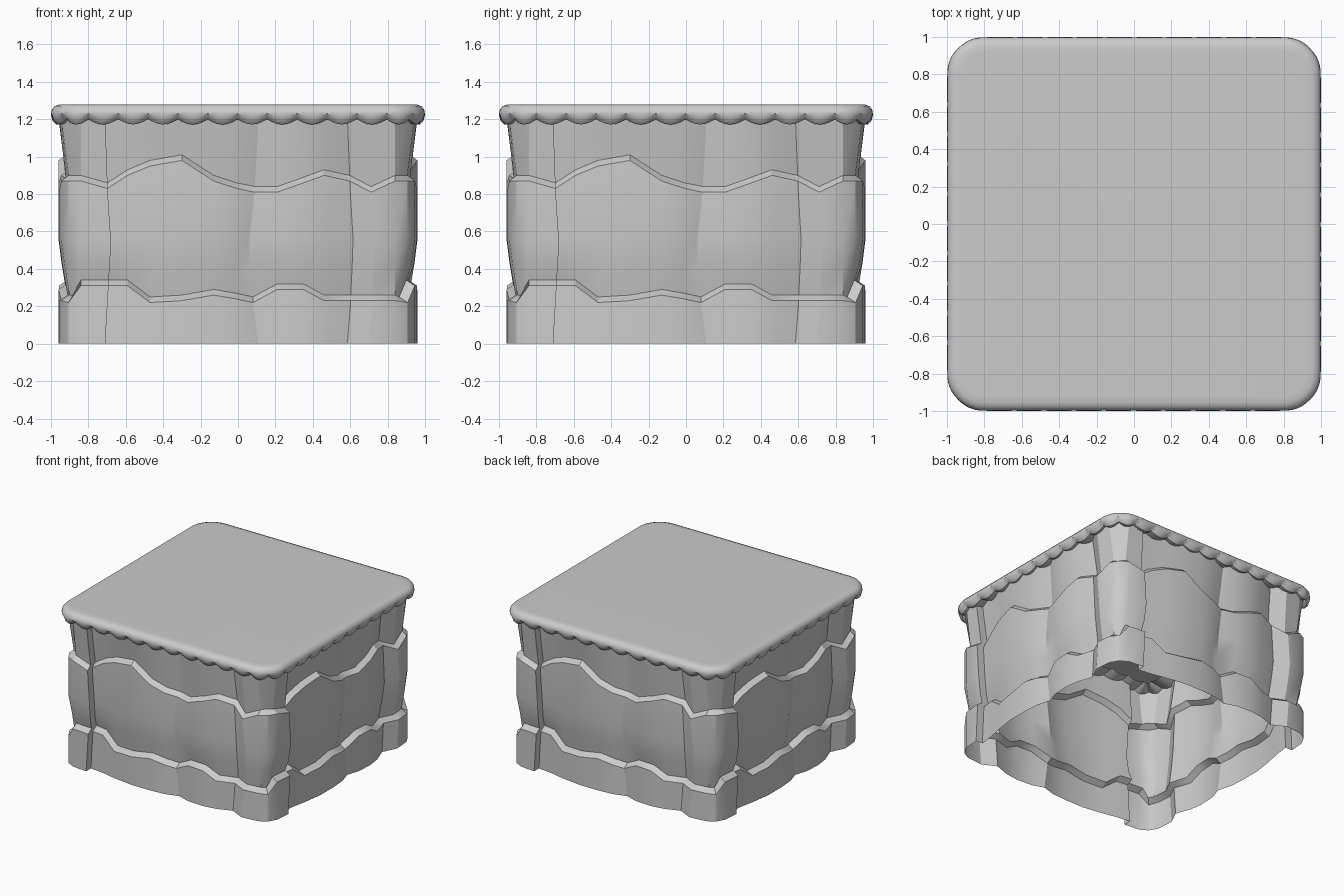
import bpy, bmesh, math

if "Cube" in bpy.data.objects:
    bpy.data.objects.remove(bpy.data.objects["Cube"])

def finish(bm, name, angle):
    bmesh.ops.recalc_face_normals(bm, faces=bm.faces[:])
    me = bpy.data.meshes.new(name)
    bm.to_mesh(me)
    bm.free()
    ob = bpy.data.objects.new(name, me)
    bpy.context.collection.objects.link(ob)
    bpy.ops.object.select_all(action='DESELECT')
    bpy.context.view_layer.objects.active = ob
    ob.select_set(True)
    bpy.ops.object.shade_smooth_by_angle(angle=math.radians(angle))
    return ob

def loft(bm, rings):
    """Bridge closed rings of points with quads."""
    vs = [[bm.verts.new(p) for p in r] for r in rings]
    n = len(vs[0])
    for a, b in zip(vs, vs[1:]):
        for i in range(n):
            j = (i + 1) % n
            bm.faces.new((a[i], a[j], b[j], b[i]))
    return vs

# One side of the cliff: x, depth, lower ledge z, upper ledge z, sideways shift at mid height
side = [
    (-.907, .907, .25, .90, 0), (-.84, .945, .34, .90, 0), (-.71, .957, .34, .86, .03),
    (-.71, .895, .34, .86, .03), (-.59, .91, .34, .93, 0), (-.47, .935, .25, .98, 0),
    (-.30, .96, .26, 1.01, 0), (-.13, .96, .29, .90, 0), (0, .95, .27, .86, -.02),
    (.11, .918, .25, .84, -.05), (.21, .952, .32, .84, 0), (.35, .96, .32, .89, 0),
    (.46, .945, .26, .93, 0), (.585, .90, .26, .90, .03), (.70, .957, .26, .84, .03),
    (.84, .945, .26, .90, 0)]

def cliff_ring(height, inset, shift):
    """Ring of the side outline turned four times about z."""
    pts = []
    for k in range(4):
        c, s = math.cos(k * math.pi / 2), math.sin(k * math.pi / 2)
        for i, st in enumerate(side):
            x = st[0] + st[4] * shift + (inset if i == 0 else 0)
            y = -(st[1] - inset)
            pts.append((c * x - s * y, s * x + c * y, height(st)))
    return pts

# Rock walls: three stacked courses with sloping ledges, open underneath
bm = bmesh.new()
loft(bm, [
    cliff_ring(lambda p: 0, 0, 0),
    cliff_ring(lambda p: p[2] - .03, 0, .6),
    cliff_ring(lambda p: p[2], .045, .6),
    cliff_ring(lambda p: .42, .018, .85),
    cliff_ring(lambda p: .56, 0, 1),
    cliff_ring(lambda p: p[3] - .03, 0, .4),
    cliff_ring(lambda p: p[3], .04, .4),
    cliff_ring(lambda p: 1.21, 0, 0)])
finish(bm, "cliff_walls", 30)

# Grass slab: rounded square with a scalloped lower lip
LOBES, PER, RAD = 48, 6, .2
N = LOBES * PER

def square_point(t, inset):
    """Point at fraction t of a rounded square's outline, moved inward."""
    run, arc = 2 - 2 * RAD, RAD * math.pi / 2
    d = t * 4 * (run + arc)
    k = int(d // (run + arc)) % 4
    d -= k * (run + arc)
    if d < run:
        x, y = d - run / 2, -1 + inset
    else:
        a = (d - run) / RAD - math.pi / 2
        x = run / 2 + (RAD - inset) * math.cos(a)
        y = -run / 2 + (RAD - inset) * math.sin(a)
    c, s = math.cos(k * math.pi / 2), math.sin(k * math.pi / 2)
    return c * x - s * y, s * x + c * y

def slab_ring(inset, z, drop=0, pinch=0):
    pts = []
    for i in range(N):
        lobe = math.sin(math.pi * (i % PER) / PER)
        x, y = square_point((i + .001) / N, inset + pinch * (1 - lobe))
        pts.append((x, y, z - drop * lobe))
    return pts

bm = bmesh.new()
rings = loft(bm, [
    slab_ring(.17, 1.22, .02),
    slab_ring(.06, 1.203, .028),
    slab_ring(.028, 1.20, .028, .008),
    slab_ring(.008, 1.212, .02, .012),
    slab_ring(0, 1.23, .005, .002),
    slab_ring(.004, 1.25),
    slab_ring(.02, 1.27),
    slab_ring(.045, 1.279),
    slab_ring(.08, 1.28)])
bm.faces.new(rings[-1])
finish(bm, "grass_slab", 35)
